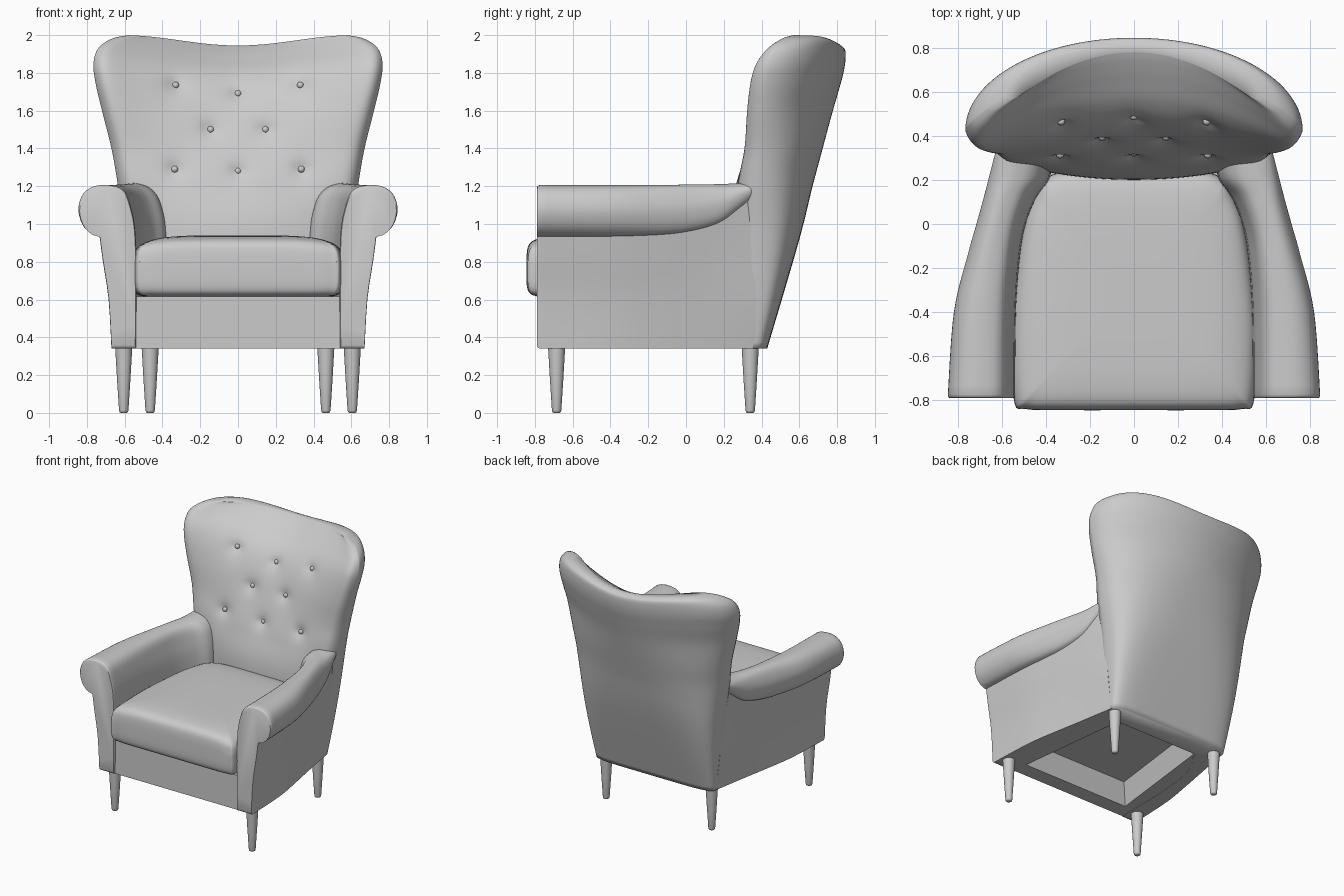
import bpy, bmesh, math

if "Cube" in bpy.data.objects:
    bpy.data.objects.remove(bpy.data.objects["Cube"])


def spline(rows, steps):
    """Catmull-Rom through rows of numbers."""
    out = []
    for i in range(len(rows) - 1):
        a, b, c, d = (rows[max(0, min(len(rows) - 1, i + k))] for k in (-1, 0, 1, 2))
        for s in range(steps):
            t = s / steps
            out.append(tuple(q + .5 * t * (r - p + t * (2*p - 5*q + 4*r - u + t * (3*(q - r) + u - p)))
                             for p, q, r, u in zip(a, b, c, d)))
    return out + [tuple(rows[-1])]


def finish(name, bm, angle=40):
    bmesh.ops.recalc_face_normals(bm, faces=bm.faces)
    mesh = bpy.data.meshes.new(name)
    bm.to_mesh(mesh)
    bm.free()
    ob = bpy.data.objects.new(name, mesh)
    bpy.context.collection.objects.link(ob)
    bpy.ops.object.select_all(action='DESELECT')
    ob.select_set(True)
    bpy.context.view_layer.objects.active = ob
    bpy.ops.object.shade_smooth_by_angle(angle=math.radians(angle))
    return ob


def loft(rings, caps=(True, True)):
    bm = bmesh.new()
    vs = [[bm.verts.new(p) for p in ring] for ring in rings]
    n = len(vs[0])
    for a, b in zip(vs, vs[1:]):
        for i in range(n):
            j = (i + 1) % n
            bm.faces.new((a[i], a[j], b[j], b[i]))
    for ring, cap in zip((vs[0], vs[-1]), caps):
        if cap:
            bm.faces.new(ring)
    return bm, vs


# Winged back: horizontal sections (z, half width, rear y, side y, wing y, centre front y, rear exponent)
LEVELS = [(.34, .525, .43, .30, .25, .25, 6), (.9, .588, .595, .36, .28, .2, 3.5),
          (1.2, .635, .67, .37, .28, .26, 2.6), (1.4, .67, .72, .39, .30, .325, 2.3),
          (1.6, .72, .77, .40, .295, .395, 2), (1.75, .755, .81, .41, .30, .465, 2),
          (1.85, .765, .835, .43, .32, .55, 2), (1.93, .74, .845, .46, .38, .66, 2),
          (1.98, .67, .84, .52, .46, .74, 2), (2.0, .58, .81, .57, .53, .78, 2)]
BUTTONS = [(0, 1.69), (.33, 1.735), (-.33, 1.735), (.145, 1.5), (-.145, 1.5),
           (0, 1.28), (.335, 1.29), (-.335, 1.29)]
N = 72
rings = []
for z, w, yr, ys, yw, yf, e in spline(LEVELS, 10):
    ring = []
    for j in range(2 * N):
        front = j > N
        th = -math.pi / 2 + math.pi * (j if not front else 2 * N - j) / N
        s, c = math.sin(th), max(0, math.cos(th))
        if front:
            x, y = w * s, yf + (yw - yf) * s * s + (ys - yw) * s ** 22
        else:
            x = w * math.copysign(abs(s) ** (2 / e), s)
            y = ys + (yr - ys) * c ** (2 / e)
        dip = .5 + .5 * math.cos(math.pi * min(1, abs(x) / .62))
        zz = z - .055 * dip * max(0, min(1, (z - 1.2) / .8))
        if front:
            y += sum(.045 * math.exp(-math.hypot(x - bx, zz - bz) / .04) for bx, bz in BUTTONS)
        ring.append((x, y, zz))
    rings.append(ring)
bm, vs = loft(rings, (True, False))
top = vs[-1]
for j in range(N):
    quad = [top[j], top[j + 1], top[2 * N - j - 1], top[(2 * N - j) % (2 * N)]]
    bm.faces.new(list(dict.fromkeys(quad)))
finish("winged_back", bm, 85)

# Tufting buttons
front_pts = [p for r in rings for p in r[N + 1:]]
for i, (bx, bz) in enumerate(BUTTONS):
    p = min(front_pts, key=lambda q: math.hypot(q[0] - bx, q[2] - bz))
    bm = bmesh.new()
    bmesh.ops.create_uvsphere(bm, u_segments=16, v_segments=10, radius=.018)
    bmesh.ops.translate(bm, vec=(bx, p[1] - .004, bz), verts=bm.verts)
    finish(f"button_{i + 1}", bm)

# Rolled arms: xz profiles at the front and back, blended along y
FRONT = [(.54, .34), (.54, .9), (.57, 1.1), (.61, 1.18), (.68, 1.205), (.76, 1.2), (.82, 1.16),
         (.845, 1.08), (.825, 1.0), (.78, .95), (.733, .935), (.715, .8), (.685, .6), (.67, .34)]
BACK = [(.38, .34), (.38, .9), (.41, 1.1), (.46, 1.185), (.53, 1.215), (.58, 1.215), (.615, 1.205),
        (.635, 1.18), (.635, 1.15), (.625, 1.125), (.61, 1.11), (.592, .9), (.567, .6), (.535, .34)]
# y, inner blend, outer blend, height blend
STATIONS = [(-.775, 0, 0, 0), (-.4, .02, .13, 0), (-.14, .14, .43, .05), (0, .3, .62, .14),
            (.12, .6, .78, .3), (.2, .95, .88, .5), (.28, 1.03, .98, .85), (.37, 1.03, 1.1, 1.25)]
WEIGHT = [0, 0, 0, .25, .5, .8] + [1] * 8
arm_rings = []
for y, ti, to, tz in spline(STATIONS, 6):
    pts = []
    for f, b, k in zip(FRONT, BACK, WEIGHT):
        t = ti + (to - ti) * k
        pts.append((f[0] + (b[0] - f[0]) * t, f[1] + (b[1] - f[1]) * tz))
    prof = spline(pts[:11], 4) + spline(pts[10:], 3)[1:]
    arm_rings.append([(x, y, z) for x, z in prof])
# slightly rounded front panel edge
front_ring = arm_rings[0]
for scale, y in ((.988, -.785), (.965, -.79)):
    arm_rings.insert(0, [(.66 + (x - .66) * scale, y, .85 + (z - .85) * scale) for x, _, z in front_ring])
for side, label in ((1, "right"), (-1, "left")):
    bm, _ = loft([[(side * x, y, z) for x, y, z in r] for r in arm_rings])
    finish(f"{label}_arm", bm, 42)

# Seat cushion: outline scaled through a puffed height profile, drooping to the sides
half = spline([(0, -.845), (.3, -.845), (.49, -.84), (.545, -.80), (.56, -.5), (.54, -.25),
               (.50, 0), (.45, .13), (.41, .2), (.3, .24), (0, .25)], 6)
outline = half + [(-x, y) for x, y in half[-2:0:-1]]
puff = spline([(.88, .615), (.96, .63), (.995, .67), (1, .77), (.995, .85), (.97, .895),
               (.9, .92), (.75, .933), (.55, .938), (.3, .94), (.04, .94)], 3)
seat = [[(x * s, -.3 + (y + .3) * s, z - .035 * (abs(x * s) / .55) ** 5 * (z > .8))
         for x, y in outline] for s, z in puff]
bm, _ = loft(seat)
finish("seat_cushion", bm, 60)

# Seat base with a recessed opening underneath
bm, _ = loft([[(-.6, -.775, z), (.6, -.775, z), (.48, .38, z), (-.48, .38, z)] for z in (.342, .615)])
bmesh.ops.recalc_face_normals(bm, faces=bm.faces)
under = min(bm.faces, key=lambda f: f.calc_center_median().z)
bmesh.ops.inset_region(bm, faces=[under], thickness=.18)
bmesh.ops.inset_region(bm, faces=[under], thickness=.06, depth=-.17)
finish("seat_base", bm, 20)

# Tapered legs
for x, y, name in ((.605, -.685, "front_leg"), (.465, .34, "back_leg")):
    for side, label in ((1, "right"), (-1, "left")):
        bm, _ = loft([[(side * x + r * math.cos(a * math.pi / 12), y + r * math.sin(a * math.pi / 12), z)
                       for a in range(24)]
                      for r, z in ((.016, 0), (.022, .004), (.025, .015), (.035, .17), (.046, .36))])
        finish(f"{label}_{name}", bm, 50)
